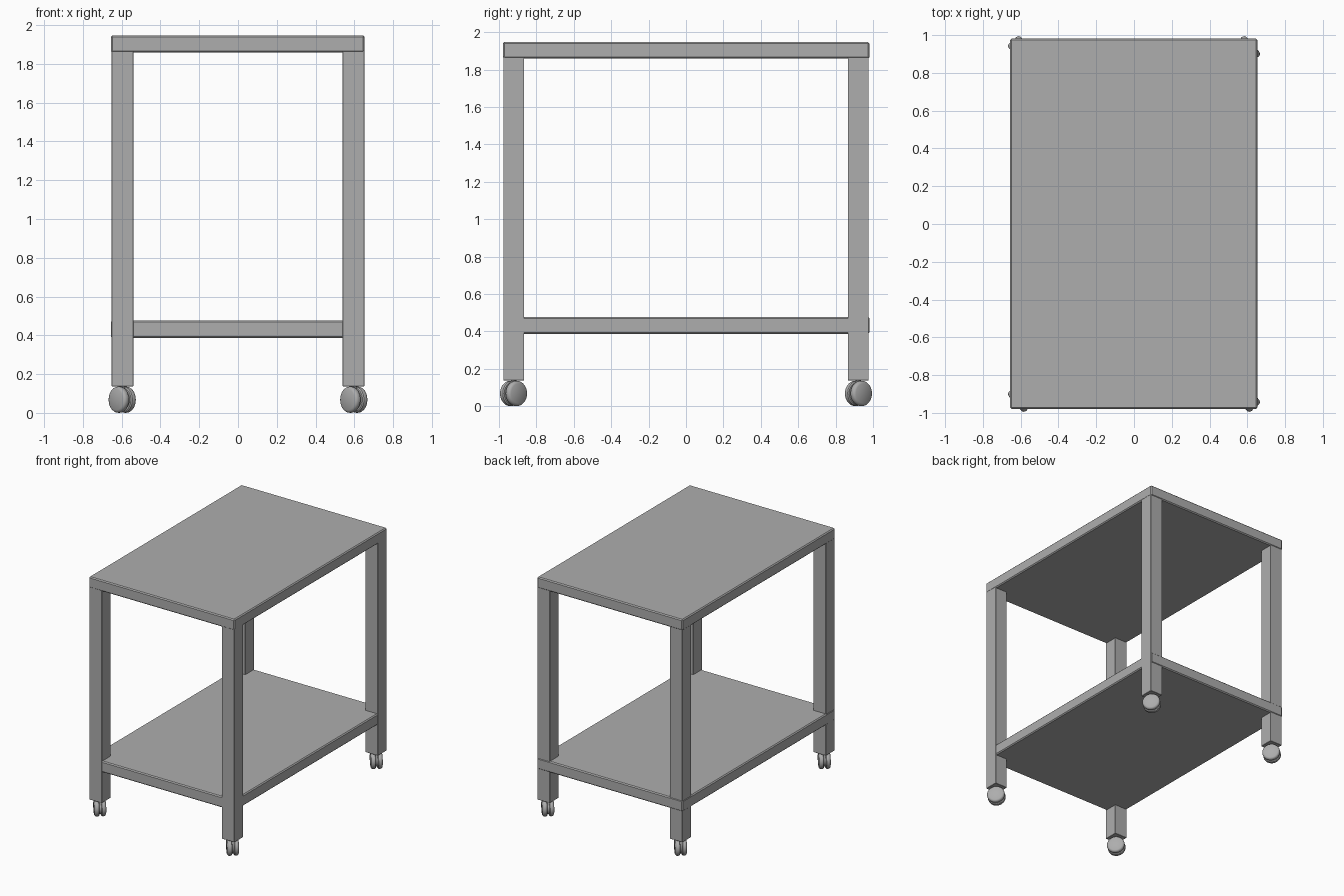
import bpy, bmesh, math
from mathutils import Matrix, Vector

if "Cube" in bpy.data.objects:
    bpy.data.objects.remove(bpy.data.objects["Cube"])

grey = bpy.data.materials.new("dark_grey")
grey.diffuse_color = (0.42, 0.42, 0.42, 1)
grey.use_nodes = True
grey.node_tree.nodes["Principled BSDF"].inputs["Base Color"].default_value = grey.diffuse_color


def finish(bm, name):
    bmesh.ops.recalc_face_normals(bm, faces=bm.faces)
    mesh = bpy.data.meshes.new(name)
    bm.to_mesh(mesh)
    bm.free()
    mesh.materials.append(grey)
    obj = bpy.data.objects.new(name, mesh)
    bpy.context.collection.objects.link(obj)
    return obj


def smooth(obj):
    bpy.ops.object.select_all(action='DESELECT')
    obj.select_set(True)
    bpy.context.view_layer.objects.active = obj
    bpy.ops.object.shade_smooth_by_angle(angle=math.radians(35))


def box(name, lo, hi, bevel):
    lo, hi = Vector(lo), Vector(hi)
    bm = bmesh.new()
    bmesh.ops.create_cube(bm, size=1)
    bmesh.ops.scale(bm, vec=hi - lo, verts=bm.verts)
    bmesh.ops.translate(bm, vec=(lo + hi) / 2, verts=bm.verts)
    if bevel:
        bmesh.ops.bevel(bm, geom=bm.edges[:], offset=bevel, segments=1,
                        profile=0.5, affect='EDGES')
    return finish(bm, name)


def lathe(name, profile, matrix, steps=32):
    """Spin (radius, height) points round local z, then place with matrix."""
    bm = bmesh.new()
    verts = [bm.verts.new((r, 0, h)) for r, h in profile]
    edges = [bm.edges.new(p) for p in zip(verts, verts[1:])]
    bmesh.ops.spin(bm, geom=verts + edges, axis=(0, 0, 1), cent=(0, 0, 0),
                   angle=2 * math.pi, steps=steps)
    bmesh.ops.remove_doubles(bm, verts=bm.verts, dist=1e-5)
    bmesh.ops.transform(bm, matrix=matrix, verts=bm.verts)
    obj = finish(bm, name)
    smooth(obj)
    return obj


# Table top and lower shelf, with softened rims
box("table_top", (-0.656, -0.979, 1.858), (0.653, 0.981, 1.947), 0.008)
box("lower_shelf", (-0.656, -0.975, 0.387), (0.65, 0.981, 0.477), 0.008)

# Wheel section, from outer hub face to inner face
R = 0.068
wheel = [(0, 0.045), (0.054, 0.043), (0.063, 0.038), (0.067, 0.031),
         (R, 0.022), (0.066, 0.012), (0.060, 0.007), (0, 0.007)]

for sx, x_name in ((-1, "left"), (1, "right")):
    for sy, y_name in ((-1, "front"), (1, "back")):
        tag = f"{y_name}_{x_name}"
        # Square leg
        xs = sorted((sx * 0.540, sx * 0.652))
        ys = sorted((sy * 0.865, sy * 0.977))
        box(f"{tag}_leg", (xs[0], ys[0], 0.137), (xs[1], ys[1], 1.87), 0.002)

        # Twin-wheel caster, all swivelled the same way
        place = (Matrix.Translation((sx * 0.597, sy * 0.922, R))
                 @ Matrix.Rotation(math.radians(41), 4, 'Z')
                 @ Matrix.Rotation(math.radians(90), 4, 'Y'))
        for side in (0, 1):
            turn = Matrix.Rotation(math.pi * side, 4, 'X')
            lathe(f"{tag}_caster_wheel_{side + 1}", wheel, place @ turn)
        # Housing between the wheels and swivel stem
        lathe(f"{tag}_caster_housing",
              [(0, 0.009), (0.05, 0.009), (0.05, -0.009), (0, -0.009)], place)
        lathe(f"{tag}_caster_stem", [(0, 0.09), (0.014, 0.09), (0.014, 0.15), (0, 0.15)],
              Matrix.Translation((sx * 0.597, sy * 0.922, 0)), 16)
